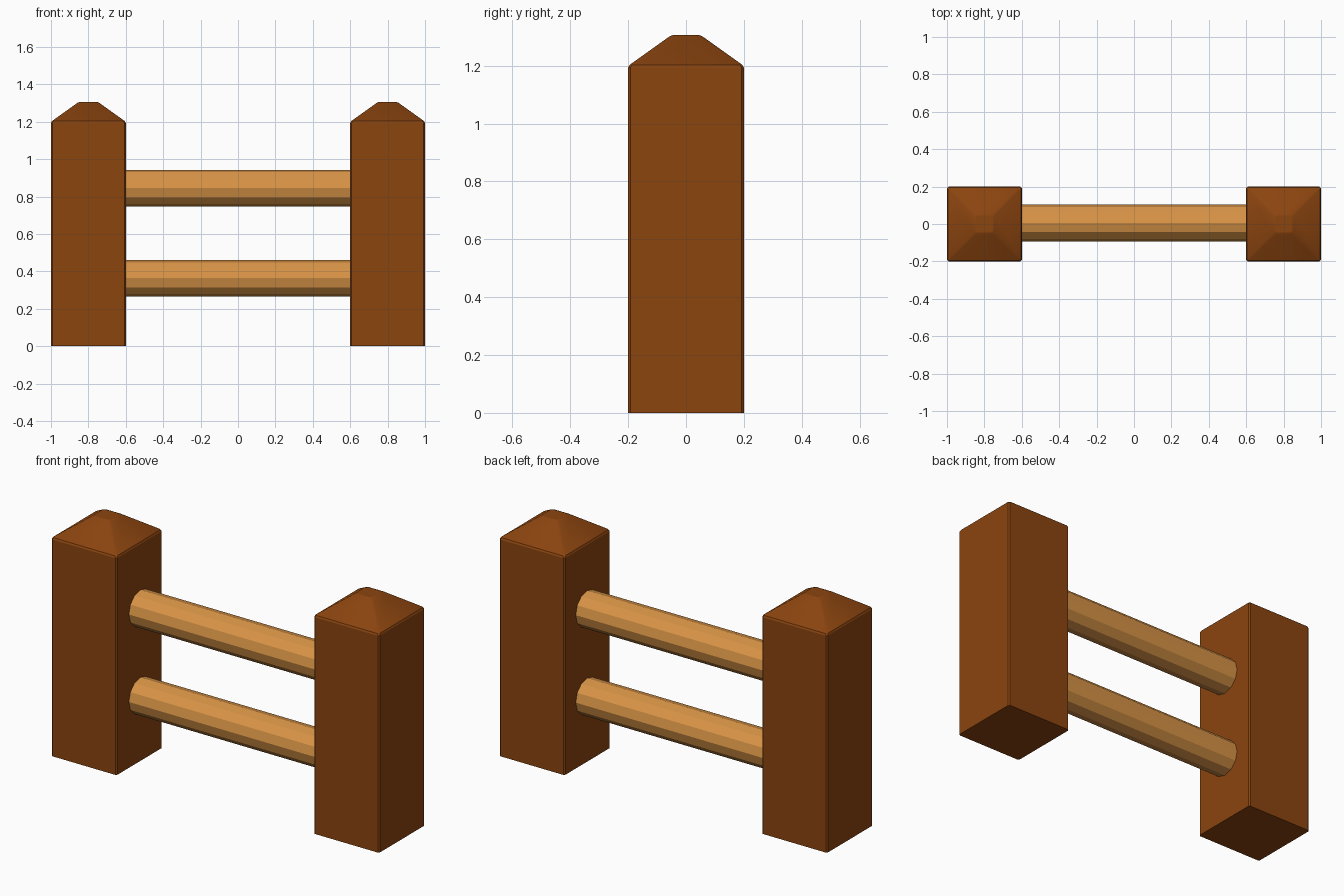
import bpy, bmesh
from math import cos, sin, pi

if "Cube" in bpy.data.objects:
    bpy.data.objects.remove(bpy.data.objects["Cube"])


def material(name, rgb):
    m = bpy.data.materials.new(name)
    m.diffuse_color = (*rgb, 1)
    m.use_nodes = True
    m.node_tree.nodes["Principled BSDF"].inputs["Base Color"].default_value = m.diffuse_color
    return m


DARK = material("dark brown wood", (0.258, 0.058, 0.0048))
LIGHT = material("light tan wood", (0.69, 0.295, 0.062))


def loft(name, rings, mat, smooth_from=None):
    """Skin a list of equal-length point rings and close both ends."""
    bm = bmesh.new()
    loops = [[bm.verts.new(p) for p in ring] for ring in rings]
    n = len(loops[0])
    for k, (a, b) in enumerate(zip(loops, loops[1:])):
        for i in range(n):
            j = (i + 1) % n
            f = bm.faces.new((a[i], a[j], b[j], b[i]))
            f.smooth = smooth_from is not None and k >= smooth_from
    bm.faces.new(loops[0][::-1])
    bm.faces.new(loops[-1])
    bmesh.ops.recalc_face_normals(bm, faces=bm.faces)
    mesh = bpy.data.meshes.new(name)
    bm.to_mesh(mesh)
    bm.free()
    mesh.materials.append(mat)
    obj = bpy.data.objects.new(name, mesh)
    bpy.context.collection.objects.link(obj)
    return obj


def square_ring(cx, h, z, c):
    """Square of half-size h with corners cut by c."""
    k = h - c
    pts = [(h, -k), (h, k), (k, h), (-k, h), (-h, k), (-h, -k), (-k, -h), (k, -h)]
    return [(cx + x, y, z) for x, y in pts]


# Posts with softened corners and a hipped cap: (half-size, height, corner cut)
PROFILE = [(0.2, 0, 0.008), (0.2, 1.194, 0.008), (0.195, 1.203, 0.008),
           (0.058, 1.301, 0.012), (0.046, 1.306, 0.012)]
for side, cx in (("left", -0.8), ("right", 0.8)):
    loft(side + "_post", [square_ring(cx, *p) for p in PROFILE], DARK, smooth_from=2)

# Twelve-sided rails sunk a little into the posts
for name, z in (("lower_rail", 0.363), ("upper_rail", 0.845)):
    rings = [[(x, 0.005 + 0.098 * cos(i * pi / 6), z + 0.098 * sin(i * pi / 6))
              for i in range(12)] for x in (-0.63, 0.63)]
    loft(name, rings, LIGHT)
